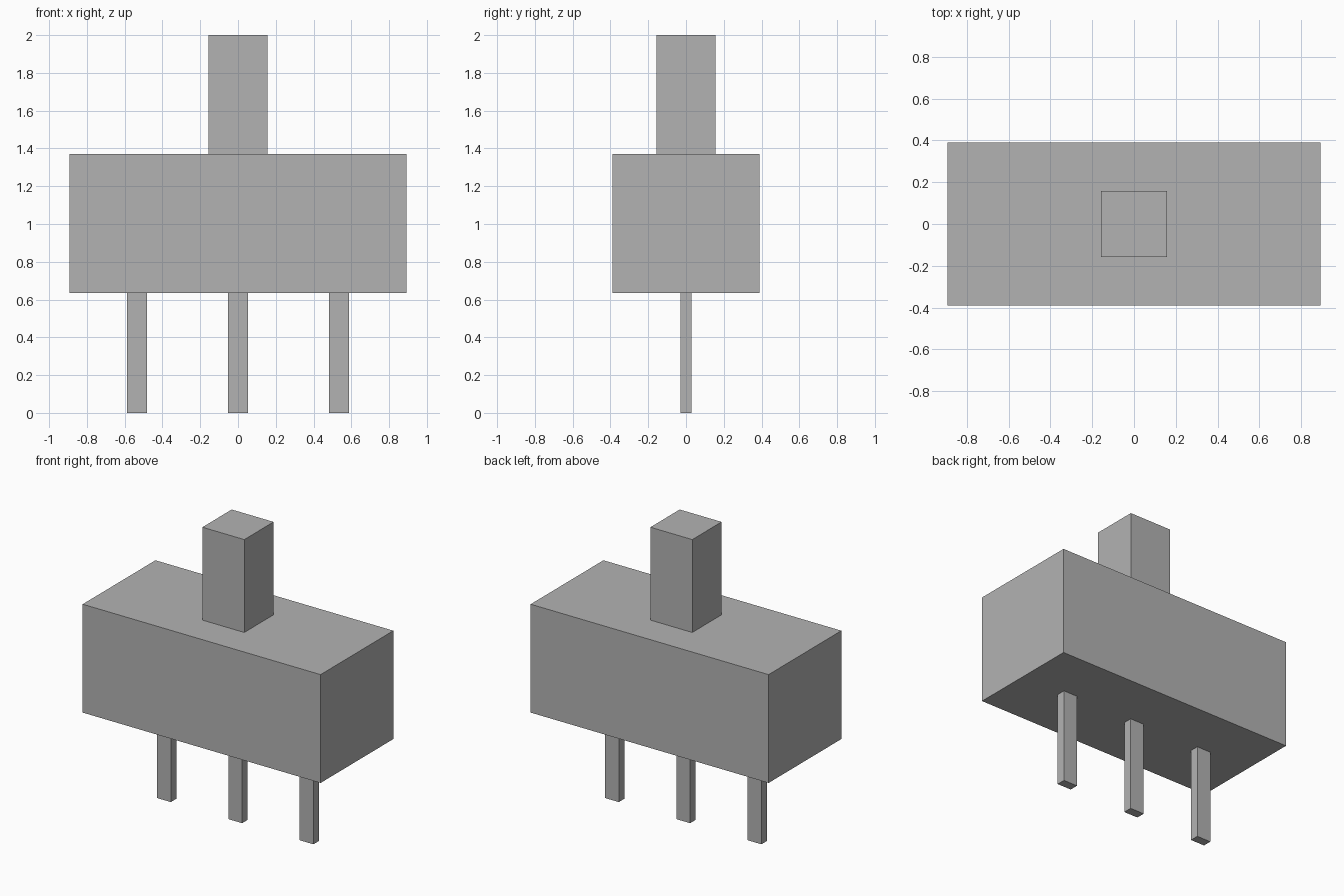
import bpy

# Remove the default cube
cube = bpy.data.objects.get("Cube")
if cube:
    bpy.data.objects.remove(cube, do_unlink=True)

# One grey for the whole switch
GREY = (0.45, 0.45, 0.45, 1.0)
grey = bpy.data.materials.new("plain grey")
grey.use_nodes = True
grey.diffuse_color = GREY
grey.node_tree.nodes["Principled BSDF"].inputs["Base Color"].default_value = GREY


def box(name, x, width, depth, bottom, top):
    """Flat-sided box centred on y = 0, spanning bottom to top."""
    bpy.ops.mesh.primitive_cube_add(size=1, location=(x, 0, (bottom + top) / 2))
    part = bpy.context.object
    part.name = name
    part.scale = (width, depth, top - bottom)
    bpy.ops.object.transform_apply(location=False, rotation=False, scale=True)
    part.data.materials.append(grey)
    return part


BODY_BOTTOM, BODY_TOP = 0.635, 1.37

# Switch body and the square lever on top
box("body", 0, 1.785, 0.78, BODY_BOTTOM, BODY_TOP)
box("lever", 0, 0.314, 0.314, BODY_TOP, 2.0)

# Three flat contact pins underneath
for side, x in (("right", -0.535), ("middle", 0), ("left", 0.535)):
    box(side + "_pin", x, 0.104, 0.06, 0, BODY_BOTTOM)
